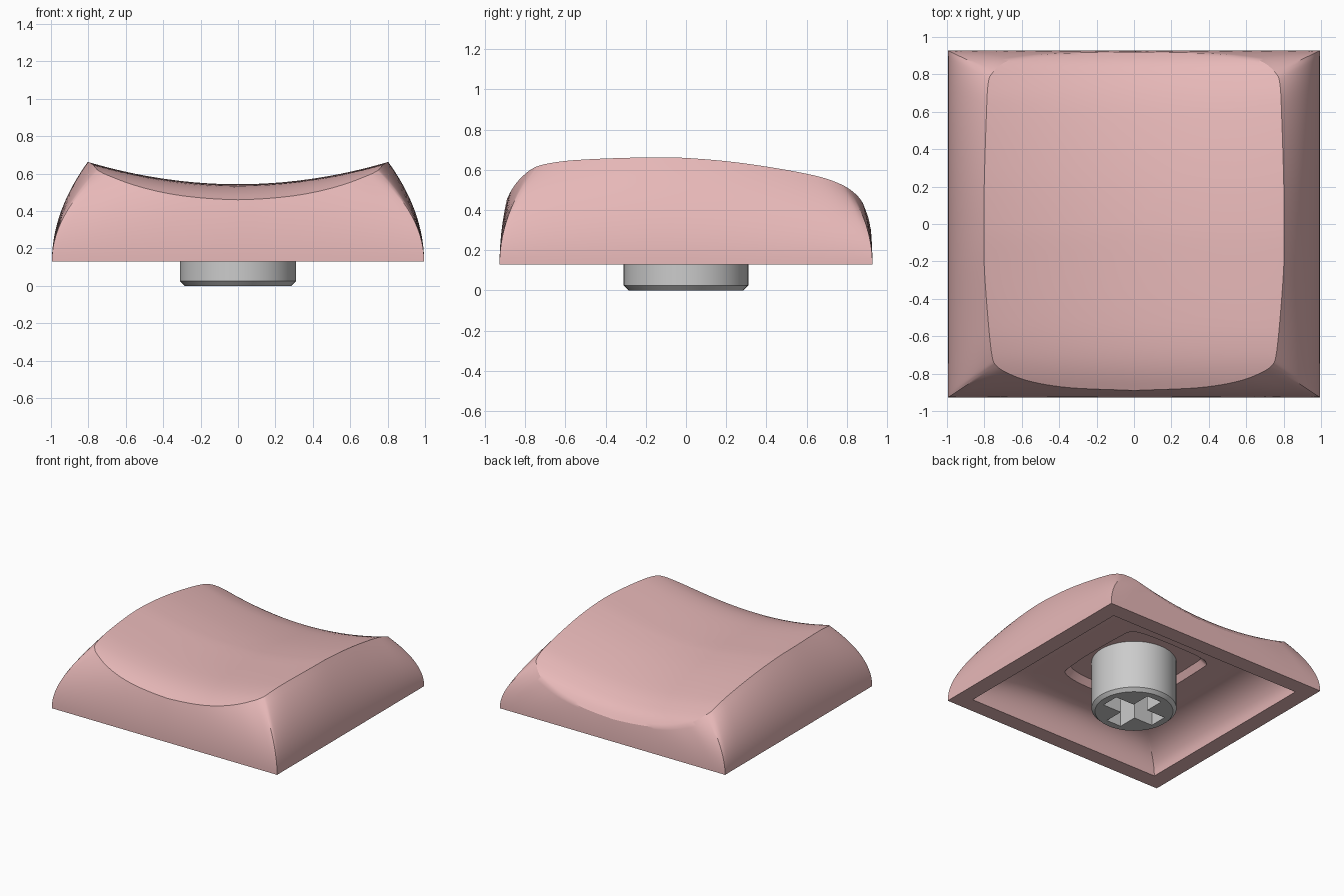
import bpy, bmesh, math

if "Cube" in bpy.data.objects:
    bpy.data.objects.remove(bpy.data.objects["Cube"])

ZB = 0.13                      # height of the skirt's lower rim


def hermite(pts, x):
    """Smooth curve through (x, value) points."""
    n = len(pts)
    x = min(max(x, pts[0][0]), pts[-1][0])
    i = max(k for k in range(n - 1) if pts[k][0] <= x)

    def slope(k):
        a, b = pts[max(k - 1, 0)], pts[min(k + 1, n - 1)]
        return (b[1] - a[1]) / (b[0] - a[0])
    (x0, v0), (x1, v1) = pts[i], pts[i + 1]
    h = x1 - x0
    t = (x - x0) / h
    return ((2*t**3 - 3*t**2 + 1) * v0 + (t**3 - 2*t**2 + t) * h * slope(i)
            + (3*t**2 - 2*t**3) * v1 + (t**3 - t**2) * h * slope(i + 1))


# Centre line of the dished top, front to back
SPINE = [(-0.92, 0.445), (-0.89, 0.46), (-0.8, 0.497), (-0.7, 0.522), (-0.55, 0.537),
         (-0.2, 0.543), (0, 0.54), (0.3, 0.513), (0.65, 0.455), (0.8, 0.405),
         (0.87, 0.365), (0.92, 0.305)]


def top_z(x, y):
    return hermite(SPINE, y) + 0.185 * x * x


# Right half of the seam where top and sides meet, front to back
SEAM = [(0, -0.89), (0.345, -0.875), (0.56, -0.84), (0.69, -0.79), (0.737, -0.755),
        (0.757, -0.715), (0.776, -0.56), (0.8, -0.24), (0.803, 0), (0.8, 0.24),
        (0.79, 0.56), (0.78, 0.75), (0.755, 0.81), (0.69, 0.865), (0.6, 0.89),
        (0.4, 0.912), (0, 0.92)]
FC, BC, SUB = 4, 12, 6          # corner knots, samples per span
KX = [(i, p[0]) for i, p in enumerate(SEAM)]
KY = [(i, p[1]) for i, p in enumerate(SEAM)]


def outlines(hx, hy):
    """Matching loops: rectangle at the rim, rounded seam on top."""
    rim, seam = [], []
    for k in range((len(SEAM) - 1) * SUB + 1):
        i = k / SUB
        x, y = hermite(KX, i), hermite(KY, i)
        if i <= FC:
            b = (hx * x / SEAM[FC][0], -hy)
        elif i <= BC:
            f = (y - SEAM[FC][1]) / (SEAM[BC][1] - SEAM[FC][1])
            b = (hx, -hy + 2 * hy * f)
        else:
            b = (hx * x / SEAM[BC][0], hy)
        rim.append(b)
        seam.append((x, y))

    def mirror(h):
        return h + [(-x, y) for x, y in h[-2:0:-1]]
    return mirror(rim), mirror(seam)


def finish(ob, color=None):
    if color:
        m = bpy.data.materials.new(ob.name + "_colour")
        m.diffuse_color = color
        m.use_nodes = True
        m.node_tree.nodes["Principled BSDF"].inputs["Base Color"].default_value = m.diffuse_color
        ob.data.materials.append(m)
    bpy.ops.object.select_all(action='DESELECT')
    ob.select_set(True)
    bpy.context.view_layer.objects.active = ob
    bpy.ops.object.shade_smooth_by_angle(angle=math.radians(30))


def new_object(name, bm):
    bmesh.ops.recalc_face_normals(bm, faces=bm.faces)
    me = bpy.data.meshes.new(name)
    bm.to_mesh(me)
    bm.free()
    ob = bpy.data.objects.new(name, me)
    bpy.context.collection.objects.link(ob)
    return ob


# Keycap shell: one strip of rings from top centre, down the sides, up inside
rim, seam = outlines(0.995, 0.928)
inner_rim, _ = outlines(0.865, 0.80)
rings = []
for s in (0.03, 0.1, 0.2, 0.3, 0.4, 0.5, 0.6, 0.68, 0.75, 0.81, 0.86, 0.9, 0.935, 0.965, 0.985, 1):
    rings.append([(x * s, y * s, top_z(x * s, y * s)) for x, y in seam])
for k in range(13, -1, -1):                       # curved sides
    t = k / 14
    rings.append([(b[0] + (p[0] - b[0]) * t * t, b[1] + (p[1] - b[1]) * t * t,
                   ZB + (top_z(*p) - ZB) * t) for b, p in zip(rim, seam)])
for k in range(11):                               # hollow underside
    a = k / 10 * math.pi / 2
    c, s = 1 - math.cos(a), math.sin(a)
    rings.append([(b[0] + (p[0] * 0.7 - b[0]) * c, b[1] + (p[1] * 0.7 - b[1]) * c,
                   ZB + 0.23 * s) for b, p in zip(inner_rim, seam)])
for s, z in ((0.48, 0.36), (0.44, 0.41)):         # recess around the stem
    rings.append([(x * s, y * s, z) for x, y in seam])

bm = bmesh.new()
loops = [[bm.verts.new(v) for v in r] for r in rings]
n = len(rim)
for a, b in zip(loops, loops[1:]):
    for i in range(n):
        j = (i + 1) % n
        bm.faces.new((a[i], a[j], b[j], b[i]))
bm.faces.new(loops[0])
bm.faces.new(loops[-1])
finish(new_object("keycap_shell", bm), (0.8, 0.48, 0.48, 1))

# Stem: round post with a chamfered lower edge
bm = bmesh.new()
N = 64
prof = [(0.285, 0), (0.31, 0.025), (0.31, 0.42)]
loops = [[bm.verts.new((r * math.cos(2 * math.pi * i / N), r * math.sin(2 * math.pi * i / N), z))
          for i in range(N)] for r, z in prof]
for a, b in zip(loops, loops[1:]):
    for i in range(N):
        j = (i + 1) % N
        bm.faces.new((a[i], a[j], b[j], b[i]))
bm.faces.new(loops[0])
bm.faces.new(loops[-1])
stem = new_object("stem", bm)

# Cross-shaped socket cut into the stem
for sx, sy in ((0.46, 0.145), (0.13, 0.46)):
    bpy.ops.mesh.primitive_cube_add(size=1, location=(0, 0, 0.12))
    cutter = bpy.context.object
    cutter.name = "socket_cutter"
    cutter.scale = (sx, sy, 0.44)
    cutter.hide_render = True
    mod = stem.modifiers.new("socket", 'BOOLEAN')
    mod.operation, mod.object, mod.solver = 'DIFFERENCE', cutter, 'EXACT'
    bpy.context.view_layer.objects.active = stem
    bpy.ops.object.modifier_apply(modifier="socket")
    bpy.data.objects.remove(cutter)
finish(stem)
